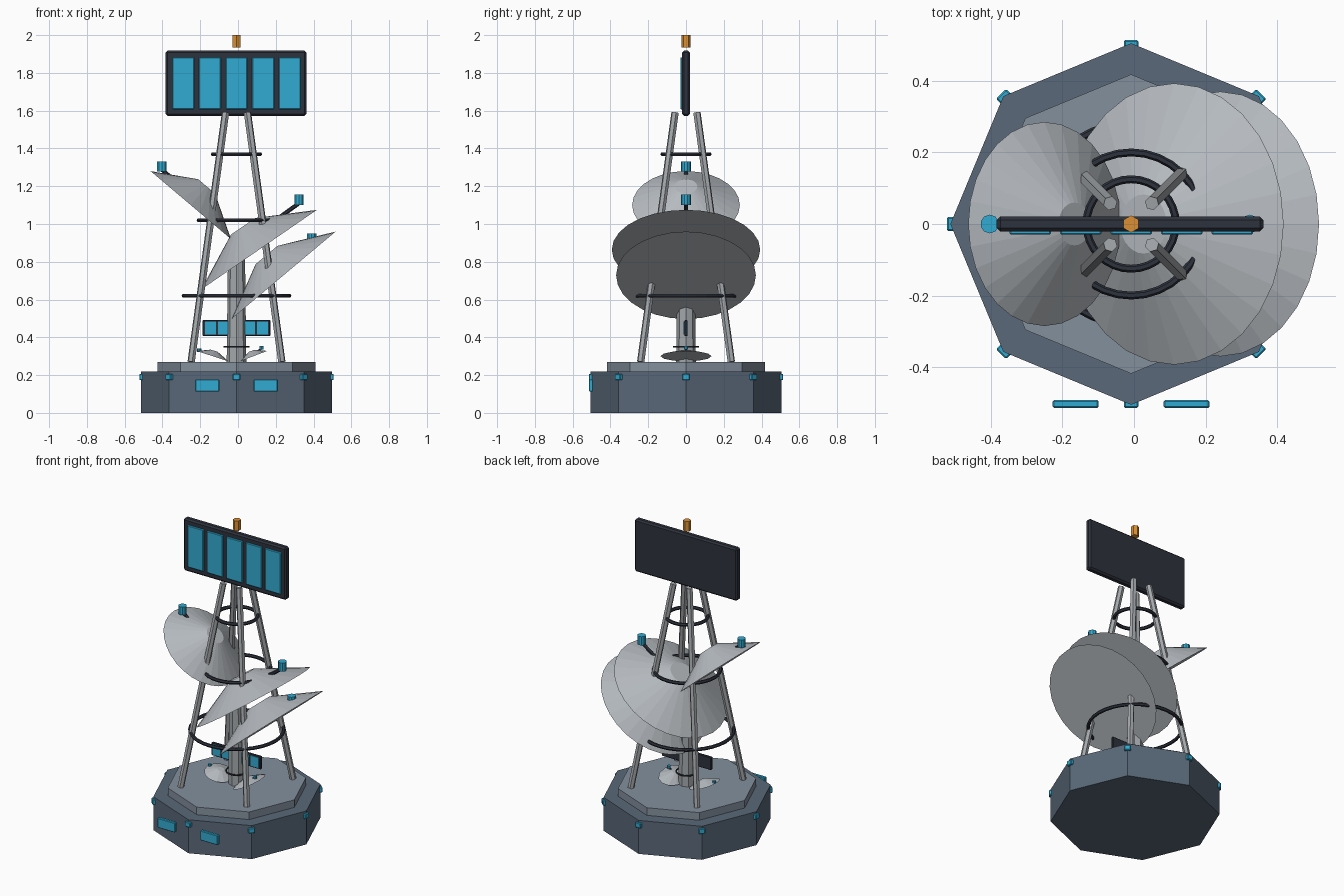
import bpy, bmesh, math
from mathutils import Vector, Matrix

if "Cube" in bpy.data.objects:
    bpy.data.objects.remove(bpy.data.objects["Cube"])

CX = -0.008  # tower axis


def mat(name, rgb):
    m = bpy.data.materials.new(name)
    m.diffuse_color = (*rgb, 1)
    m.use_nodes = True
    m.node_tree.nodes["Principled BSDF"].inputs["Base Color"].default_value = m.diffuse_color
    return m


SLATE = mat("slate", (0.10, 0.138, 0.188))
DECK = mat("deck_grey", (0.23, 0.28, 0.34))
STEEL = mat("steel", (0.37, 0.39, 0.41))
DISH = mat("dish_grey", (0.47, 0.50, 0.53))
DARK = mat("dark_metal", (0.027, 0.032, 0.046))
CYAN = mat("cyan", (0.032, 0.41, 0.645))
ORANGE = mat("orange", (0.71, 0.28, 0.035))


def finish(name, bm, material, matrix=Matrix()):
    bmesh.ops.recalc_face_normals(bm, faces=bm.faces)
    me = bpy.data.meshes.new(name)
    bm.to_mesh(me)
    bm.free()
    me.materials.append(material)
    ob = bpy.data.objects.new(name, me)
    ob.matrix_world = matrix
    bpy.context.collection.objects.link(ob)
    return ob


def box(name, centre, size, material, bevel=0.0, turn=0.0):
    bm = bmesh.new()
    bmesh.ops.create_cube(bm, size=1, matrix=Matrix.Diagonal((*size, 1)))
    if bevel:
        bmesh.ops.bevel(bm, geom=bm.edges[:], offset=bevel, segments=1, affect='EDGES')
    return finish(name, bm, material,
                  Matrix.Translation(centre) @ Matrix.Rotation(turn, 4, 'Z'))


def rod(name, a, b, r, material, sides=6, r2=None):
    a, b = Vector(a), Vector(b)
    bm = bmesh.new()
    bmesh.ops.create_cone(bm, cap_ends=True, segments=sides, radius1=r,
                          radius2=r if r2 is None else r2, depth=(b - a).length)
    rot = (b - a).to_track_quat('Z', 'Y').to_matrix().to_4x4()
    return finish(name, bm, material, Matrix.Translation((a + b) / 2) @ rot)


def ring(name, z, radius, tube, segments=32, sides=6):
    bm = bmesh.new()
    loops = []
    for i in range(segments):
        a = 2 * math.pi * i / segments
        loops.append([bm.verts.new((
            (radius + tube * math.cos(t)) * math.cos(a),
            (radius + tube * math.cos(t)) * math.sin(a),
            tube * math.sin(t))) for t in (2 * math.pi * j / sides for j in range(sides))])
    for i in range(segments):
        p, q = loops[i], loops[(i + 1) % segments]
        for j in range(sides):
            k = (j + 1) % sides
            bm.faces.new((p[j], q[j], q[k], p[k]))
    return finish(name, bm, DARK, Matrix.Translation((CX, 0, z)))


def dish(name, low, tip, half_width, height, top=0.21, sides=28):
    """Shallow blunt cone whose flat rim runs from low to tip in the xz plane."""
    low, tip = Vector((low[0], 0, low[1])), Vector((tip[0], 0, tip[1]))
    u = (tip - low).normalized()
    n = Vector((-u.z, 0, u.x))
    if n.z < 0:
        n = -n
    r = (tip - low).length / 2
    bm = bmesh.new()
    bmesh.ops.create_cone(bm, cap_ends=True, segments=sides, radius1=1, radius2=top, depth=1)
    bmesh.ops.translate(bm, verts=bm.verts, vec=(0, 0, 0.5))
    v, c = Vector((0, 1, 0)), (low + tip) / 2
    m = Matrix([(u[i] * r, v[i] * half_width, n[i] * height, c[i]) for i in range(3)]
               + [(0, 0, 0, 1)])
    bm.transform(m)
    return finish(name, bm, DISH)


# Octagonal base and deck
rod("base", (CX, 0, 0), (CX, 0, 0.22), 0.505, SLATE, 8)
rod("deck", (CX, 0, 0.22), (CX, 0, 0.27), 0.418, DECK, 8)

# Corner lamps
for i in range(8):
    a = i * math.pi / 4
    box("corner_lamp", (CX + 0.503 * math.cos(a), 0.503 * math.sin(a), 0.19),
        (0.022, 0.04, 0.034), CYAN, 0.004, a)

# Base windows
for s in (-1, 1):
    box("base_window", (CX + s * 0.155, -0.503, 0.145), (0.128, 0.022, 0.065), CYAN, 0.004)

# Tower legs, rings and column
for sx in (-1, 1):
    for sy in (-1, 1):
        rod("tower_leg", (CX + sx * 0.24, sy * 0.24, 0.27),
            (CX + sx * 0.058, sy * 0.058, 1.59), 0.02, STEEL)
for z, r in ((0.62, 0.28), (1.02, 0.2), (1.37, 0.125)):
    ring("tower_ring", z, r, 0.011)
rod("column", (CX, 0, 0.27), (CX, 0, 0.85), 0.052, STEEL, 8, 0.045)

# Sign panel with five cells, and beacon
box("sign_panel", (CX - 0.003, 0, 1.745), (0.745, 0.042, 0.345), DARK, 0.01)
for i in range(-2, 3):
    box("sign_cell", (CX + i * 0.141, -0.022, 1.745), (0.116, 0.016, 0.275), CYAN, 0.004)
rod("beacon", (CX, 0, 1.935), (CX, 0, 2.0), 0.024, ORANGE)

# Large dishes
dish("upper_right_dish", (-0.195, 0.653), (0.418, 1.075), 0.393, 0.15)
dish("lower_right_dish", (-0.035, 0.497), (0.517, 0.96), 0.37, 0.14)
dish("left_dish", (-0.037, 0.92), (-0.463, 1.28), 0.285, 0.13)

# Feed horns and their struts
for x, z0, z1, start in ((0.323, 1.10, 1.157, (0.1, 0, 0.95)),
                         (0.39, 0.89, 0.95, (0.22, 0, 0.80)),
                         (-0.403, 1.278, 1.33, (-0.22, 0, 1.13))):
    rod("feed_horn", (x, 0, z0), (x, 0, z1), 0.026, CYAN, 10)
    rod("feed_strut", start, (x, 0, z0 + 0.01), 0.011, DARK)

# Small sign on the deck
box("small_sign", (CX, 0, 0.449), (0.36, 0.018, 0.085), DARK, 0.004)
for i in range(-2, 3):
    box("small_sign_cell", (CX + i * 0.069, -0.01, 0.449), (0.058, 0.008, 0.07), CYAN)

# Small dishes, horns and rings on the deck
dish("small_right_dish", (0.01, 0.273), (0.155, 0.328), 0.135, 0.03, sides=12)
dish("small_left_dish", (-0.05, 0.273), (-0.22, 0.328), 0.105, 0.03, sides=12)
for x, z in ((0.125, 0.345), (-0.205, 0.333)):
    rod("small_horn", (x, 0, z - 0.01), (x, 0, z + 0.008), 0.011, CYAN, 8)
    rod("small_strut", (x * 0.5, 0, 0.3), (x, 0, z - 0.005), 0.005, DARK)
ring("small_ring", 0.35, 0.065, 0.005, 20)
